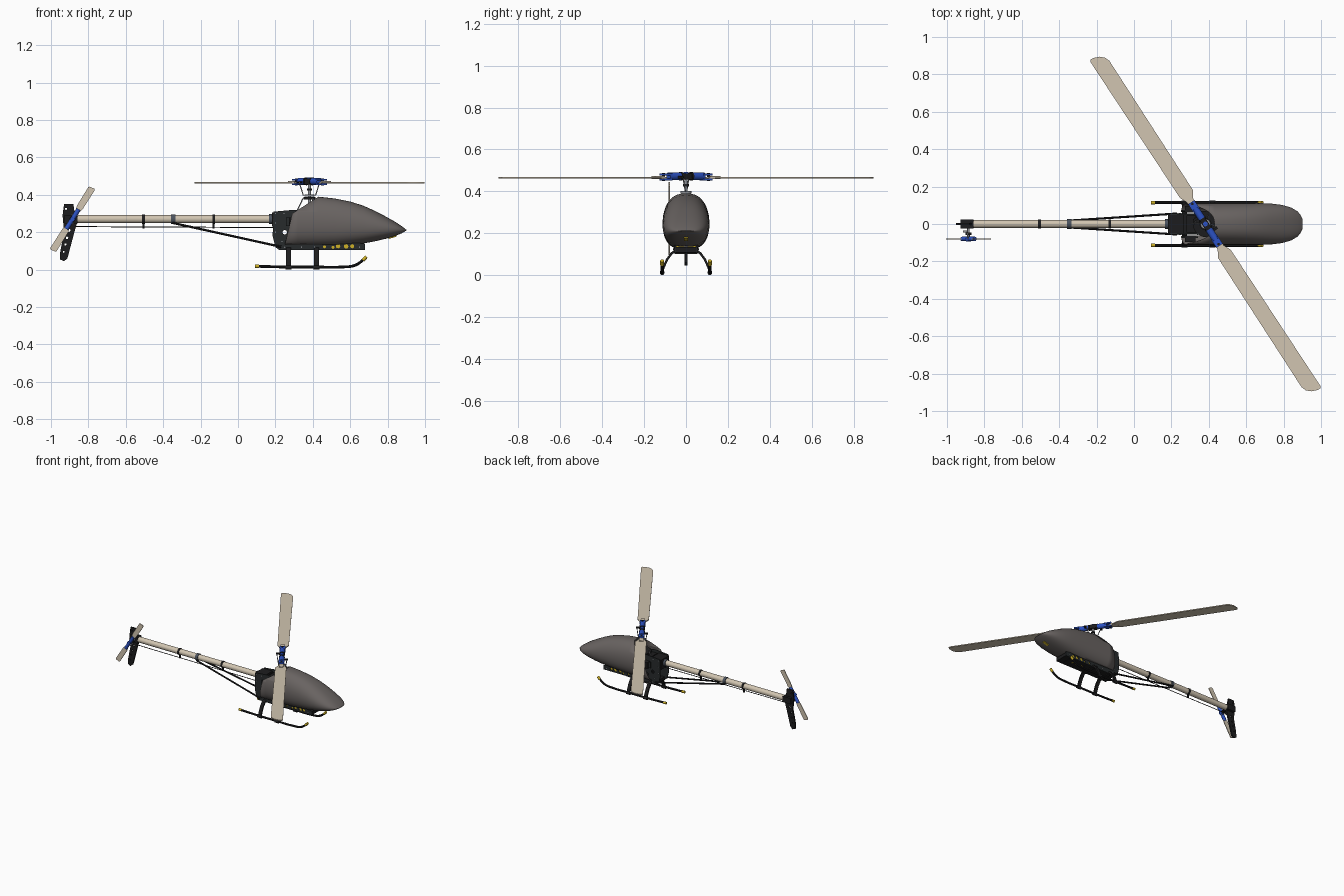
import bpy, bmesh, math
from math import cos, sin, pi, radians
from mathutils import Vector, Matrix

if "Cube" in bpy.data.objects:
    bpy.data.objects.remove(bpy.data.objects["Cube"])


def material(name, rgb):
    m = bpy.data.materials.new(name)
    m.use_nodes = True
    m.diffuse_color = (*rgb, 1)
    m.node_tree.nodes["Principled BSDF"].inputs["Base Color"].default_value = (*rgb, 1)
    return m


CANOPY = material("canopy grey", (.14, .125, .12))
TAN = material("blade tan", (.64, .56, .44))
BLACK = material("black plastic", (.012, .012, .013))
CARBON = material("dark carbon", (.02, .024, .025))
BLUE = material("anodised blue", (.025, .085, .56))
STEEL = material("steel", (.28, .29, .31))
YELLOW = material("yellow", (.62, .44, .02))
SLATE = material("slate", (.07, .085, .11))


def finish(name, mesh, mat, matrix=Matrix()):
    mesh.transform(matrix)
    mesh.materials.clear()
    mesh.materials.append(mat)
    mesh.shade_smooth()
    mesh.set_sharp_from_angle(angle=radians(35))
    ob = bpy.data.objects.new(name, mesh)
    bpy.context.collection.objects.link(ob)
    return ob


def from_bmesh(name, bm, mat, matrix=Matrix()):
    mesh = bpy.data.meshes.new(name)
    bm.to_mesh(mesh)
    bm.free()
    return finish(name, mesh, mat, matrix)


def box(name, loc, size, mat, turn=Matrix()):
    bm = bmesh.new()
    bmesh.ops.create_cube(bm, size=1)
    return from_bmesh(name, bm, mat, Matrix.Translation(loc) @ turn @ Matrix.Diagonal((*size, 1)))


def rod(name, a, b, r, mat, sides=14):
    a, b = Vector(a), Vector(b)
    bm = bmesh.new()
    bmesh.ops.create_cone(bm, cap_ends=True, segments=sides, radius1=r, radius2=r, depth=(b - a).length)
    turn = (b - a).to_track_quat("Z", "Y").to_matrix().to_4x4()
    return from_bmesh(name, bm, mat, Matrix.Translation((a + b) / 2) @ turn)


def curve_mesh(name, cu, mat, matrix):
    tmp = bpy.data.objects.new(name, cu)
    bpy.context.collection.objects.link(tmp)
    graph = bpy.context.evaluated_depsgraph_get()
    mesh = bpy.data.meshes.new_from_object(tmp.evaluated_get(graph))
    bpy.data.objects.remove(tmp)
    return finish(name, mesh, mat, matrix)


def plate(name, outline, holes, thick, mat, matrix=Matrix()):
    """Flat sheet with round holes given as (x, y, radius)."""
    cu = bpy.data.curves.new(name, "CURVE")
    cu.dimensions, cu.fill_mode, cu.extrude = "2D", "BOTH", thick / 2
    rings = [outline] + [[(x + r * cos(k * pi / 6), y + r * sin(k * pi / 6)) for k in range(12)]
                         for x, y, r in holes]
    for ring in rings:
        sp = cu.splines.new("POLY")
        sp.points.add(len(ring) - 1)
        for p, (x, y) in zip(sp.points, ring):
            p.co = (x, y, 0, 1)
        sp.use_cyclic_u = True
    return curve_mesh(name, cu, mat, matrix)


def tube(name, path, r, mat):
    """Smooth bent tube through the path points."""
    cu = bpy.data.curves.new(name, "CURVE")
    cu.dimensions, cu.bevel_depth, cu.bevel_resolution, cu.use_fill_caps = "3D", r, 3, True
    cu.resolution_u = 8
    sp = cu.splines.new("BEZIER")
    sp.bezier_points.add(len(path) - 1)
    for p, co in zip(sp.bezier_points, path):
        p.co = co
        p.handle_left_type = p.handle_right_type = "AUTO"
    return curve_mesh(name, cu, mat, Matrix())


UPRIGHT = Matrix.Rotation(pi / 2, 4, "X")

# Canopy shell: lofted rounded sections, trimmed open at the back and belly
SECTIONS = [(.22, .385, .12), (.32, .393, .12), (.43, .39, .122), (.52, .38, .125), (.6, .364, .132),
            (.67, .342, .14), (.73, .315, .151), (.79, .284, .165), (.84, .256, .18),
            (.875, .233, .194), (.892, .22, .204), (.9, .213, .209)]
bm = bmesh.new()
rings = []
for x, top, low in SECTIONS:
    w = .112 * max(.02, 1 - max(0, (x - .62) / .28) ** 3) ** .36
    ring = []
    for k in range(40):
        c, s = cos(k * pi / 20), sin(k * pi / 20)
        y = w * math.copysign(abs(c) ** .77, c) * (1 - .14 * max(0, s))
        z = (top + low) / 2 + (top - low) / 2 * math.copysign(abs(s) ** .8, s)
        ring.append(bm.verts.new((x, y, z)))
    rings.append(ring)
for a, b in zip(rings, rings[1:]):
    for k in range(40):
        bm.faces.new((a[k], b[k], b[k - 1], a[k - 1]))
bm.faces.new(rings[-1])
for co, no in (((.25, 0, .13), (-.17, 0, .04)), ((.29, 0, .3), (-.09, 0, .14)), ((0, 0, .135), (0, 0, -1))):
    bmesh.ops.bisect_plane(bm, geom=bm.verts[:] + bm.edges[:] + bm.faces[:],
                           plane_co=co, plane_no=no, clear_outer=True)
bmesh.ops.recalc_face_normals(bm, faces=bm.faces[:])
canopy = from_bmesh("canopy", bm, CANOPY)
shell = canopy.modifiers.new("shell", "SOLIDIFY")
shell.thickness = .004
box("nose_latch", (.825, 0, .176), (.045, .018, .012), YELLOW, Matrix.Rotation(radians(-17), 4, "Y"))

# Chassis: side plates with windows onto a yellow power unit, core, tray, bolts
side = [(.2, .12), (.22, .105), (.68, .105), (.68, .138), (.5, .16), (.42, .3),
        (.3, .32), (.19, .31), (.185, .18)]
windows = [(.462, .122, .008), (.508, .119, .008), (.535, .126, .012), (.578, .124, .012), (.61, .125, .011)]
for y in (-.052, .052):
    plate("frame_side", side, [(.25, .2, .012), (.3, .17, .012), (.33, .25, .018)] + windows, .006,
          CARBON, Matrix.Translation((0, y, 0)) @ UPRIGHT)
    for x, z in ((.2, .3), (.2, .25), (.2, .2), (.245, .3), (.235, .15), (.275, .25),
                 (.25, .12), (.34, .12), (.41, .12), (.65, .12)):
        rod("frame_bolt", (x, y * 1.04, z), (x, y * 1.12, z), .0035, STEEL, 8)
box("chassis_core", (.36, 0, .22), (.16, .09, .16), BLACK)
box("boom_block", (.225, 0, .268), (.085, .095, .075), BLACK)
box("tray_floor_rear", (.335, 0, .118), (.23, .1, .022), BLACK)
box("tray_floor_front", (.653, 0, .12), (.052, .1, .026), BLACK)
box("power_unit", (.54, 0, .125), (.172, .096, .03), YELLOW)
for x, wide in ((.465, .035), (.515, .022), (.557, .02), (.605, .045)):
    box("tray_slat", (x, 0, .108), (wide, .1, .006), BLACK)
for y in (-.032, .032):
    box("tray_rail", (.54, y, .108), (.18, .036, .005), BLACK)
box("battery", (.55, 0, .165), (.2, .08, .05), BLACK)
for y in (-.078, .078):
    box("servo", (.3, y, .255), (.055, .035, .05), BLACK)
    box("servo_mount", (.3, y * .92, .255), (.085, .008, .045), CARBON)
rod("main_gear", (.385, 0, .3), (.385, 0, .312), .07, BLACK, 32)

# Tail boom with clamps, guided push rod and braces
rod("tail_boom", (-.88, 0, .27), (.22, 0, .27), .0215, TAN, 24)
for x in (-.505, -.13):
    rod("boom_clamp", (x - .007, 0, .27), (x + .007, 0, .27), .025, BLACK, 24)
    box("rod_guide", (x, 0, .235), (.01, .012, .03), BLACK)
rod("brace_clamp", (-.357, 0, .27), (-.335, 0, .27), .026, SLATE, 24)
rod("boom_socket", (.165, 0, .27), (.2, 0, .27), .027, SLATE, 24)
rod("tail_push_rod", (-.87, -.012, .23), (.22, -.012, .225), .0025, BLACK, 8)
for s in (-1, 1):
    rod("boom_brace", (-.35, .018 * s, .25), (.23, .056 * s, .122), .006, BLACK, 10)

# Tail fin and gearbox
fin = [(-.93, .35), (-.88, .35), (-.873, .3), (-.855, .27), (-.875, .2), (-.912, .06), (-.93, .045),
       (-.953, .055), (-.95, .1), (-.93, .2), (-.938, .29)]
plate("tail_fin", fin, [(-.904, .21, .008), (-.914, .17, .007), (-.923, .135, .006),
                        (-.932, .095, .005), (-.92, .325, .006)], .012, BLACK, UPRIGHT)
box("tail_gearbox", (-.892, 0, .27), (.07, .05, .046), BLACK)
rod("tail_shaft", (-.885, 0, .27), (-.885, -.092, .27), .007, STEEL)
rod("tail_slider", (-.885, -.045, .27), (-.885, -.058, .27), .016, BLACK)
box("tail_lever", (-.9, -.04, .25), (.03, .012, .012), STEEL)

# Tail rotor
tail_hub = Matrix.Translation((-.885, -.08, .27)) @ UPRIGHT @ Matrix.Rotation(radians(58), 4, "Z")
tail_blade = [(.05, -.012), (.075, -.018), (.195, -.019), (.2, -.012), (.195, .016), (.19, .019),
              (.075, .018), (.05, .012)]
for turn in (0, pi):
    m = tail_hub @ Matrix.Rotation(turn, 4, "Z")
    plate("tail_blade", tail_blade, [], .005, TAN, m)
    rod("tail_grip", m @ Vector((.008, 0, 0)), m @ Vector((.062, 0, 0)), .0125, BLUE)
    rod("tail_link", m @ Vector((.02, .016, 0)), m @ Vector((.012, .014, -.03)), .003, STEEL, 8)
rod("tail_hub", (-.885, -.068, .27), (-.885, -.093, .27), .013, BLUE)

# Mast, swashplate and links
HUB = Vector((.382, 0, .467))
rod("mast", (.382, 0, .3), (.382, 0, .48), .008, STEEL)
rod("swashplate_lower", (.382, 0, .375), (.382, 0, .388), .032, BLACK, 24)
rod("swashplate_upper", (.382, 0, .39), (.382, 0, .402), .027, STEEL, 24)
rod("washout_ring", (.382, 0, .422), (.382, 0, .434), .014, BLACK)
for k in range(3):
    d = Vector((cos(k * 2 * pi / 3 + pi), sin(k * 2 * pi / 3 + pi), 0))
    rod("servo_link", Vector((.382, 0, .38)) + d * .035, Vector((.36, 0, .27)) + d * .065, .003, STEEL, 8)

# Main rotor: two blades with raked tips in blue grips
spin = Matrix.Translation(HUB) @ Matrix.Rotation(radians(123.1), 4, "Z")
blade = [(.12, .018), (.15, .02), (.19, .038), (1.06, .042), (1.072, .035), (1.07, .015),
         (1.058, -.015), (1.038, -.036), (1.012, -.046), (.19, -.043), (.15, -.02), (.12, -.018)]
for turn in (0, pi):
    m = spin @ Matrix.Rotation(turn, 4, "Z")
    facing = m.to_quaternion().to_matrix().to_4x4()
    plate("main_blade", blade, [], .007, TAN, Matrix.Translation((0, 0, -.002)) @ m)
    box("blade_root", m @ Vector((.158, 0, 0)), (.056, .03, .014), TAN, facing)
    rod("blade_grip", m @ Vector((.03, 0, .005)), m @ Vector((.1, 0, .005)), .019, BLUE, 20)
    for z in (-.01, .013):
        box("grip_fork", m @ Vector((.114, 0, z)), (.05, .04, .009), BLUE, facing)
    rod("blade_bolt", m @ Vector((.128, 0, -.018)), m @ Vector((.128, 0, .021)), .007, BLACK)
    rod("grip_collar", m @ Vector((.024, 0, .005)), m @ Vector((.034, 0, .005)), .021, BLACK, 20)
    box("pitch_arm", m @ Vector((.05, .028, 0)), (.014, .03, .01), BLACK, facing)
    rod("pitch_link", m @ Vector((.042, .038, 0)), m @ Vector((.02, .026, -.07)), .003, STEEL, 8)
box("rotor_head", HUB + Vector((0, 0, .004)), (.05, .034, .03), BLACK,
    spin.to_quaternion().to_matrix().to_4x4())
rod("head_button", HUB, HUB + Vector((0, 0, .025)), .013, BLUE)

# Landing gear: skids with yellow caps and bowed struts
for s in (-1, 1):
    y = .114 * s
    tube("skid", [(.1, y, .018), (.27, y, .014), (.42, y, .014), (.55, y, .014), (.63, y, .025),
                  (.68, y, .062)], .0078, BLACK)
    rod("skid_cap_rear", (.09, y, .0185), (.113, y, .0178), .0092, YELLOW)
    rod("skid_cap_front", (.668, y, .05), (.686, y, .069), .0092, YELLOW)
    for x in (.27, .42):
        path = [(.045, .118), (.068, .105), (.09, .075), (.108, .035), (.113, .012)]
        for (y0, z0), (y1, z1) in zip(path, path[1:]):
            mid = Vector((x, s * (y0 + y1) / 2, (z0 + z1) / 2))
            length = math.hypot(y1 - y0, z1 - z0) + .006
            tilt = Matrix.Rotation(s * math.atan2(z1 - z0, y1 - y0), 4, "X")
            box("skid_strut", mid, (.026, length, .011), BLACK, tilt)
        rod("skid_clamp", (x - .016, y, .0115), (x + .016, y, .0115), .0115, BLACK)
for x in (.27, .42):
    box("strut_bridge", (x, 0, .108), (.026, .11, .014), BLACK)
